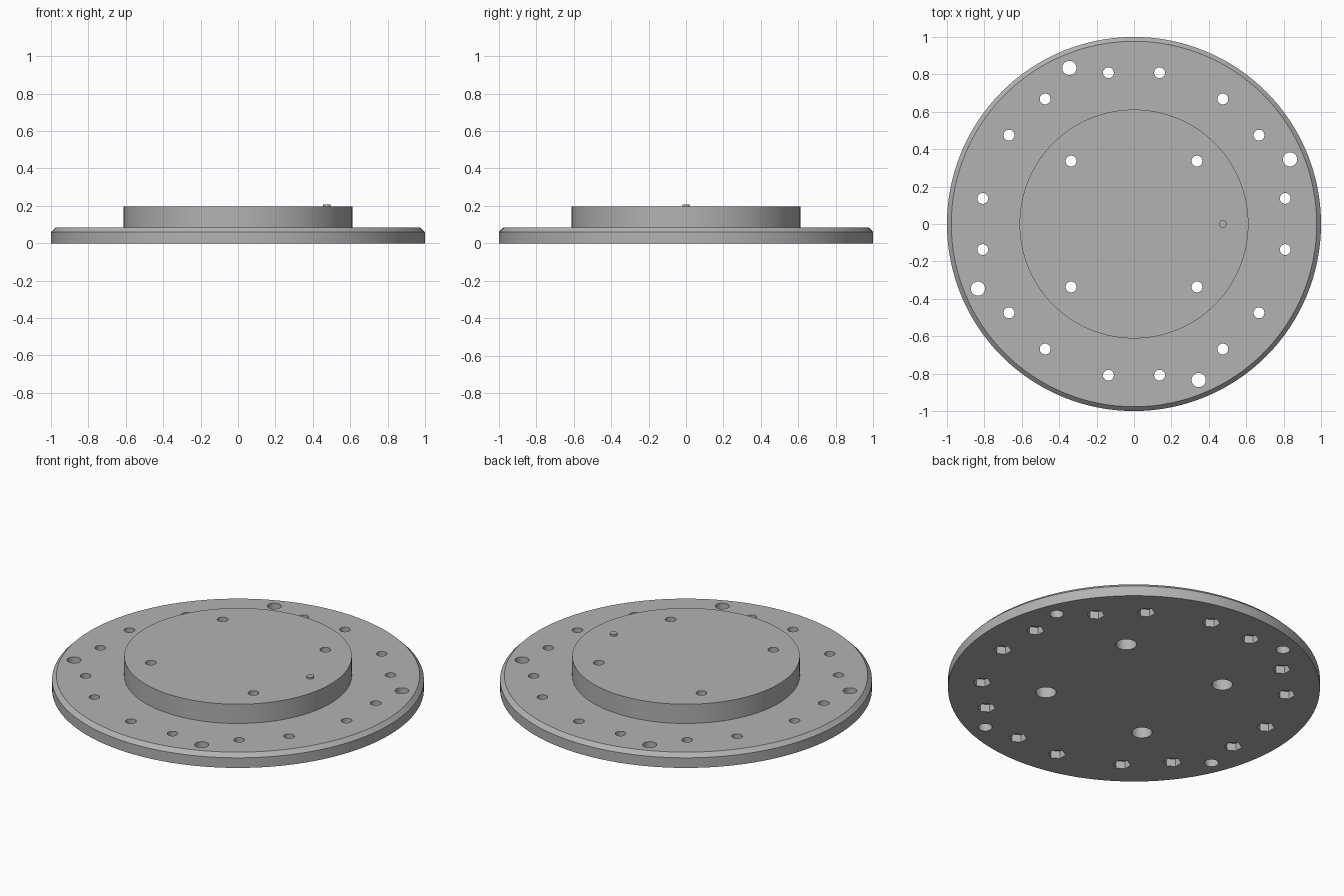
import bpy, bmesh
from math import cos, sin, pi, radians
from mathutils import Matrix

if "Cube" in bpy.data.objects:
    bpy.data.objects.remove(bpy.data.objects["Cube"])

grey = bpy.data.materials.new("plain_grey")
grey.use_nodes = True
colour = (0.45, 0.45, 0.45, 1)
grey.diffuse_color = colour
grey.node_tree.nodes["Principled BSDF"].inputs["Base Color"].default_value = colour


def make_object(name, bm):
    mesh = bpy.data.meshes.new(name)
    bmesh.ops.recalc_face_normals(bm, faces=bm.faces)
    bm.to_mesh(mesh)
    bm.free()
    mesh.materials.append(grey)
    obj = bpy.data.objects.new(name, mesh)
    bpy.context.collection.objects.link(obj)
    return obj


def lathe(name, profile, sides):
    """Solid of revolution from (radius, height) points, capped at both ends."""
    bm = bmesh.new()
    rings = [[bm.verts.new((r * cos(2 * pi * i / sides), r * sin(2 * pi * i / sides), z))
              for i in range(sides)] for r, z in profile]
    for low, high in zip(rings, rings[1:]):
        for i in range(sides):
            j = (i + 1) % sides
            bm.faces.new((low[i], low[j], high[j], high[i]))
    bm.faces.new(rings[0][::-1])
    bm.faces.new(rings[-1])
    return make_object(name, bm)


def add_prism(bm, spot, radius, bottom, top, sides=32, turn=0):
    place = Matrix.Translation((*spot, (bottom + top) / 2)) @ Matrix.Rotation(turn, 4, "Z")
    bmesh.ops.create_cone(bm, cap_ends=True, segments=sides, radius1=radius,
                          radius2=radius, depth=top - bottom, matrix=place)


def ring_spots(radius, angles):
    return [(radius * cos(radians(a)), radius * sin(radians(a))) for a in angles]


def cut(target, cutter):
    mod = target.modifiers.new("holes", "BOOLEAN")
    mod.operation = "DIFFERENCE"
    mod.solver = "EXACT"
    mod.object = cutter
    bpy.context.view_layer.objects.active = target
    bpy.ops.object.modifier_apply(modifier=mod.name)
    bpy.data.objects.remove(cutter)


def smooth(obj):
    bpy.ops.object.select_all(action="DESELECT")
    obj.select_set(True)
    bpy.context.view_layer.objects.active = obj
    bpy.ops.object.shade_smooth_by_angle(angle=radians(30))


# Hole layouts
bolt_spots = ring_spots(0.82, [a + s * 9.6 for a in range(0, 360, 90) for s in (-1, 1)]
                        + [a + s * 9.6 for a in range(45, 360, 90) for s in (-1, 1)])
large_spots = ring_spots(0.903, [22.5 + 90 * i for i in range(4)])
hub_spots = ring_spots(0.476, [45 + 90 * i for i in range(4)])

# Chamfered flange with raised hub
plate = lathe("flanged_plate", [(1, 0), (1, 0.06), (0.977, 0.083), (0.612, 0.083),
                                (0.612, 0.197)], 128)

# Through holes
bm = bmesh.new()
for spot in bolt_spots + hub_spots:
    add_prism(bm, spot, 0.029, -0.1, 0.3)
for spot in large_spots:
    add_prism(bm, spot, 0.038, -0.1, 0.3)
cut(plate, make_object("through_hole_cutter", bm))

# Hexagonal nut pockets and round counterbores underneath
bm = bmesh.new()
for spot in bolt_spots:
    add_prism(bm, spot, 0.048, -0.1, 0.045, sides=6)
for spot in hub_spots:
    add_prism(bm, spot, 0.056, -0.1, 0.13)
cut(plate, make_object("pocket_cutter", bm))
smooth(plate)

# Locating pin on the hub
bm = bmesh.new()
add_prism(bm, (0.475, 0), 0.02, 0.18, 0.208)
pin = make_object("locating_pin", bm)
smooth(pin)
